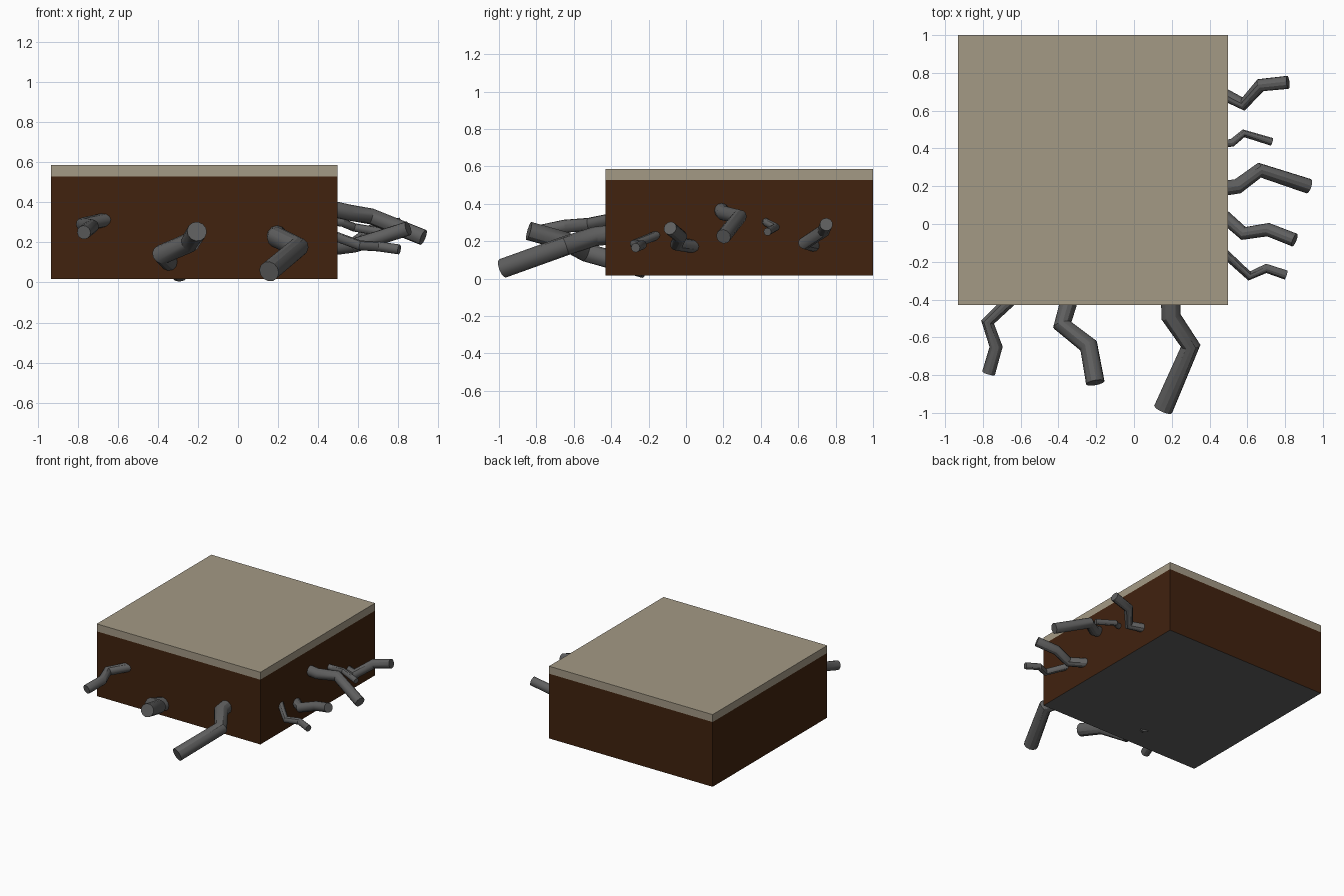
import bpy, bmesh
from mathutils import Vector

if "Cube" in bpy.data.objects:
    bpy.data.objects.remove(bpy.data.objects["Cube"])


def material(name, rgb):
    m = bpy.data.materials.new(name)
    m.diffuse_color = (*rgb, 1.0)
    m.use_nodes = True
    m.node_tree.nodes["Principled BSDF"].inputs["Base Color"].default_value = m.diffuse_color
    return m


SAND = material("sandy_beige", (0.37, 0.32, 0.235))
SOIL = material("dark_soil_brown", (0.052, 0.016, 0.0045))
GREY = material("root_grey", (0.115, 0.115, 0.115))


def box(name, low, high, mats):
    """Axis-aligned box between two corners."""
    low, high = Vector(low), Vector(high)
    bm = bmesh.new()
    bmesh.ops.create_cube(bm, size=1.0)
    for v in bm.verts:
        v.co = (low + high) / 2 + v.co * (high - low)
    bm.normal_update()
    # downward faces take the last material
    for f in bm.faces:
        f.material_index = len(mats) - 1 if f.normal.z < -0.5 else 0
    me = bpy.data.meshes.new(name)
    bm.to_mesh(me)
    bm.free()
    for m in mats:
        me.materials.append(m)
    ob = bpy.data.objects.new(name, me)
    bpy.context.collection.objects.link(ob)
    return ob


def root(name, radius, points):
    """Kinked round tube with capped ends."""
    cu = bpy.data.curves.new(name, 'CURVE')
    cu.dimensions = '3D'
    cu.bevel_depth = radius
    cu.bevel_resolution = 4
    cu.use_fill_caps = True
    sp = cu.splines.new('POLY')
    sp.points.add(len(points) - 1)
    for p, co in zip(sp.points, points):
        p.co = (*co, 1.0)
    cu.materials.append(GREY)
    ob = bpy.data.objects.new(name, cu)
    bpy.context.collection.objects.link(ob)
    bpy.ops.object.select_all(action='DESELECT')
    ob.select_set(True)
    bpy.context.view_layer.objects.active = ob
    bpy.ops.object.convert(target='MESH')
    bpy.ops.object.shade_smooth_by_angle()


# Ground block: soil with a grey underside, and a sandy top layer
box("soil_block", (-0.933, -0.43, 0.017), (0.497, 1.0, 0.528), [SOIL, GREY])
box("top_layer", (-0.933, -0.43, 0.528), (0.497, 1.0, 0.587), [SAND])

# Roots leaving the front face
root("front_root_left", 0.035,
     [(-0.60, -0.35, 0.325), (-0.775, -0.52, 0.29), (-0.73, -0.65, 0.28), (-0.77, -0.79, 0.25)])
root("front_root_middle", 0.05,
     [(-0.29, -0.22, 0.052), (-0.38, -0.535, 0.14), (-0.24, -0.645, 0.20), (-0.205, -0.84, 0.255)])
root("front_root_right", 0.052,
     [(0.195, -0.36, 0.24), (0.195, -0.49, 0.225), (0.30, -0.645, 0.175), (0.155, -0.98, 0.055)])

# Roots leaving the right face
root("right_root_1", 0.035,
     [(0.42, 0.715, 0.17), (0.58, 0.635, 0.19), (0.67, 0.735, 0.255), (0.815, 0.75, 0.29)])
root("right_root_2", 0.021,
     [(0.42, 0.42, 0.31), (0.52, 0.43, 0.30), (0.58, 0.48, 0.275), (0.73, 0.435, 0.25)])
root("right_root_3", 0.04,
     [(0.42, 0.18, 0.38), (0.55, 0.20, 0.35), (0.665, 0.285, 0.33), (0.925, 0.20, 0.225)])
root("right_root_4", 0.036,
     [(0.42, 0.09, 0.165), (0.58, -0.05, 0.185), (0.71, -0.03, 0.225), (0.85, -0.085, 0.27)])
root("right_root_5", 0.025,
     [(0.42, -0.10, 0.255), (0.61, -0.275, 0.185), (0.70, -0.235, 0.18), (0.805, -0.27, 0.165)])
